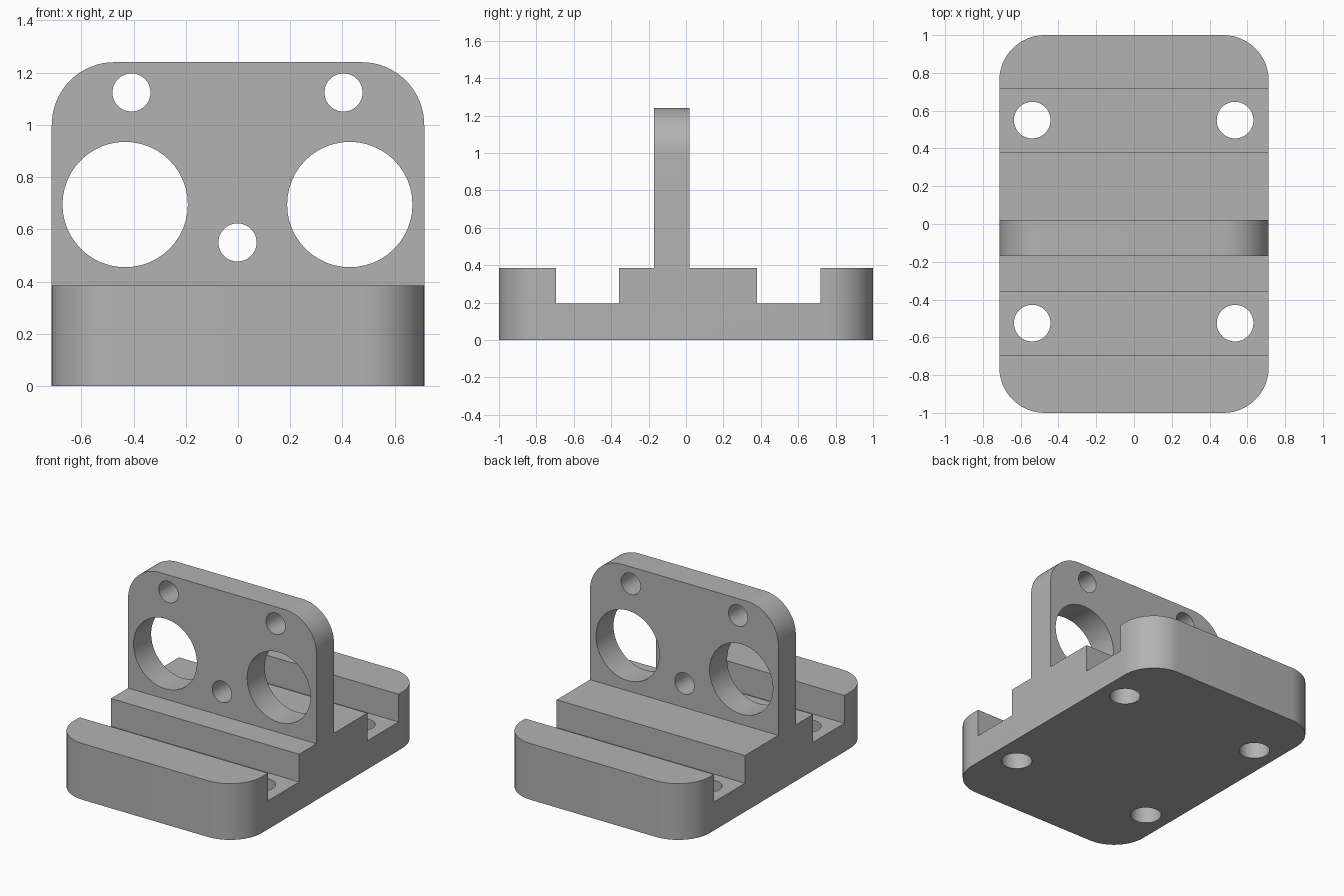
import bpy
import bmesh
from math import cos, sin, pi, radians
from mathutils import Matrix, Vector

cube = bpy.data.objects.get("Cube")
if cube:
    bpy.data.objects.remove(cube, do_unlink=True)

grey = bpy.data.materials.new("plain grey")
grey.use_nodes = True
colour = (0.45, 0.45, 0.45, 1)
grey.diffuse_color = colour
grey.node_tree.nodes["Principled BSDF"].inputs["Base Color"].default_value = colour

HALF_X = 0.713
BASE_TOP = 0.385
WALL_TOP = 1.24
WALL_FRONT, WALL_BACK = -0.17, 0.02
CORNER = 0.24


def corner_arc(cx, cy, start, steps=16):
    """Quarter circle, anticlockwise from the start angle."""
    angles = [start + pi / 2 * i / steps for i in range(steps + 1)]
    return [(cx + CORNER * cos(a), cy + CORNER * sin(a)) for a in angles]


def extrude_outline(name, points, offset):
    """Solid made by sweeping a closed 3D outline along an offset."""
    bm = bmesh.new()
    face = bm.faces.new([bm.verts.new(p) for p in points])
    swept = bmesh.ops.extrude_face_region(bm, geom=[face], use_keep_orig=True)
    moved = [v for v in swept["geom"] if isinstance(v, bmesh.types.BMVert)]
    bmesh.ops.translate(bm, verts=moved, vec=Vector(offset))
    bmesh.ops.recalc_face_normals(bm, faces=bm.faces)
    return finish(name, bm)


def finish(name, bm):
    mesh = bpy.data.meshes.new(name)
    bm.to_mesh(mesh)
    bm.free()
    mesh.materials.append(grey)
    obj = bpy.data.objects.new(name, mesh)
    bpy.context.collection.objects.link(obj)
    return obj


def drill(x, y, z, radius, depth, along_y=False):
    """Round hole cutter, upright or running front to back."""
    bm = bmesh.new()
    matrix = Matrix.Translation((x, y, z))
    if along_y:
        matrix = matrix @ Matrix.Rotation(pi / 2, 4, "X")
    bmesh.ops.create_cone(bm, cap_ends=True, segments=48, radius1=radius,
                          radius2=radius, depth=depth, matrix=matrix)
    return finish("hole_cutter", bm)


def channel(y0, y1, floor):
    """Box cutter for a slot across the full width."""
    outline = [(-1, y0, floor), (-1, y1, floor), (-1, y1, 1), (-1, y0, 1)]
    return extrude_outline("channel_cutter", outline, (2, 0, 0))


def cut(obj, cutters):
    bpy.context.view_layer.objects.active = obj
    for cutter in cutters:
        cutter.hide_render = True
        mod = obj.modifiers.new("cut", "BOOLEAN")
        mod.operation = "DIFFERENCE"
        mod.solver = "EXACT"
        mod.object = cutter
        bpy.ops.object.modifier_apply(modifier=mod.name)
        bpy.data.objects.remove(cutter, do_unlink=True)
    bpy.ops.object.select_all(action="DESELECT")
    obj.select_set(True)
    bpy.ops.object.shade_smooth_by_angle(angle=radians(30))


# Base block with four rounded upright corners
ix, iy = HALF_X - CORNER, 1 - CORNER
outline = (corner_arc(ix, iy, 0) + corner_arc(-ix, iy, pi / 2)
           + corner_arc(-ix, -iy, pi) + corner_arc(ix, -iy, 1.5 * pi))
base = extrude_outline("base", [(x, y, 0) for x, y in outline], (0, 0, BASE_TOP))

# Two channels across the base, each with a pair of bolt holes
cutters = [channel(-0.695, -0.357, 0.195), channel(0.38, 0.718, 0.195)]
for y in (-0.525, 0.55):
    for side in (-1, 1):
        cutters.append(drill(side * 0.537 - 0.002, y, 0.1, 0.097, 0.6))
cut(base, cutters)

# Upright plate with rounded top corners
iz = WALL_TOP - CORNER
outline = ([(-HALF_X, BASE_TOP), (HALF_X, BASE_TOP)]
           + corner_arc(ix, iz, 0) + corner_arc(-ix, iz, pi / 2))
plate = extrude_outline("upright_plate", [(x, WALL_FRONT, z) for x, z in outline],
                        (0, WALL_BACK - WALL_FRONT, 0))

# Two large openings, two upper holes and one central hole
holes = [(0, 0.55, 0.073)]
for side in (-1, 1):
    holes += [(side * 0.43, 0.695, 0.24), (side * 0.406, 1.124, 0.073)]
cut(plate, [drill(x - 0.002, -0.075, z, r, 0.6, True) for x, z, r in holes])
